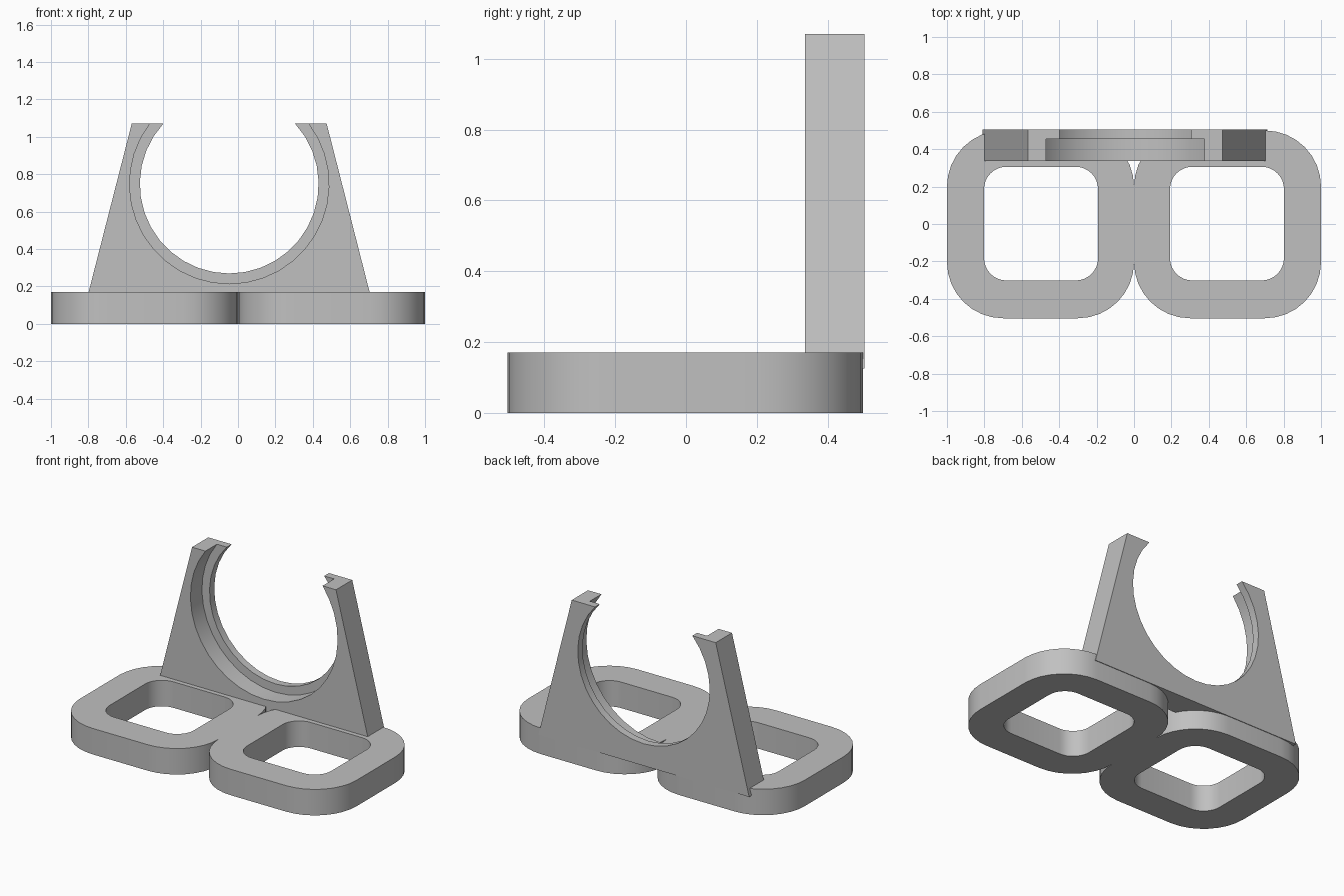
import bpy, bmesh
from math import sin, cos, pi, sqrt, atan2, radians

cube = bpy.data.objects.get("Cube")
if cube:
    bpy.data.objects.remove(cube)

grey = bpy.data.materials.new("light grey")
grey.use_nodes = True
colour = (0.53, 0.53, 0.53, 1)
grey.diffuse_color = colour
grey.node_tree.nodes["Principled BSDF"].inputs["Base Color"].default_value = colour


def finish(bm, name):
    bmesh.ops.remove_doubles(bm, verts=bm.verts, dist=0.0005)
    bmesh.ops.recalc_face_normals(bm, faces=bm.faces)
    mesh = bpy.data.meshes.new(name)
    bm.to_mesh(mesh)
    bm.free()
    mesh.materials.append(grey)
    obj = bpy.data.objects.new(name, mesh)
    bpy.context.collection.objects.link(obj)
    bpy.ops.object.select_all(action='DESELECT')
    obj.select_set(True)
    bpy.context.view_layer.objects.active = obj
    bpy.ops.object.shade_smooth_by_angle(angle=radians(30))


def bridge(bm, a, b, skip=()):
    n = len(a)
    for i in range(n):
        if i not in skip:
            j = (i + 1) % n
            bm.faces.new((a[i], a[j], b[j], b[i]))


def rounded_square(cx, cy, hx, hy, r, steps=8):
    pts = []
    for k, (sx, sy) in enumerate([(1, 1), (-1, 1), (-1, -1), (1, -1)]):
        for i in range(steps + 1):
            t = (k + i / steps) * pi / 2
            pts.append((cx + sx * (hx - r) + r * cos(t),
                        cy + sy * (hy - r) + r * sin(t)))
    return pts


# Base: two rounded square rings welded where they touch
HEIGHT = 0.17
bm = bmesh.new()
for side in (-1, 1):
    outer = rounded_square(side * 0.5, -0.002, 0.5, 0.502, 0.3)
    inner = rounded_square(side * 0.497, 0.002, 0.305, 0.304, 0.12)
    ob, ot, ib, it = [[bm.verts.new((x, y, z)) for x, y in loop]
                      for loop in (outer, inner) for z in (0, HEIGHT)]
    bridge(bm, ob, ot)
    bridge(bm, ib, it)
    bridge(bm, ot, it)
    bridge(bm, ob, ib)
seam = [f for f in bm.faces if all(abs(v.co.x) < 1e-4 for v in f.verts)]
bmesh.ops.delete(bm, geom=seam, context='FACES')
finish(bm, "double_ring_base")

# Upright holder: tapered plate with a stepped round cradle open at the top
TOP, BOTTOM, CX, CZ, SEGS = 1.07, 0.125, -0.047, 0.747, 26


def plate_outline(radius):
    half = sqrt(radius ** 2 - (TOP - CZ) ** 2)
    start = atan2(TOP - CZ, half)
    sweep = pi + 2 * start
    arc = [(CX + radius * cos(start - sweep * i / SEGS),
            CZ + radius * sin(start - sweep * i / SEGS)) for i in range(SEGS + 1)]
    return arc + [(-0.568, TOP), (-0.81, BOTTOM), (0.715, BOTTOM), (0.474, TOP)]


bm = bmesh.new()
front, step_out, step_in, back = [
    [bm.verts.new((x, y, z)) for x, z in plate_outline(r)]
    for r, y in ((0.533, 0.336), (0.533, 0.455), (0.478, 0.455), (0.478, 0.504))]
bm.faces.new(front)
bm.faces.new(back)
bridge(bm, front, step_out)
bridge(bm, step_out, step_in, skip=range(SEGS, len(front)))
bridge(bm, step_in, back)
finish(bm, "cradle_plate")
